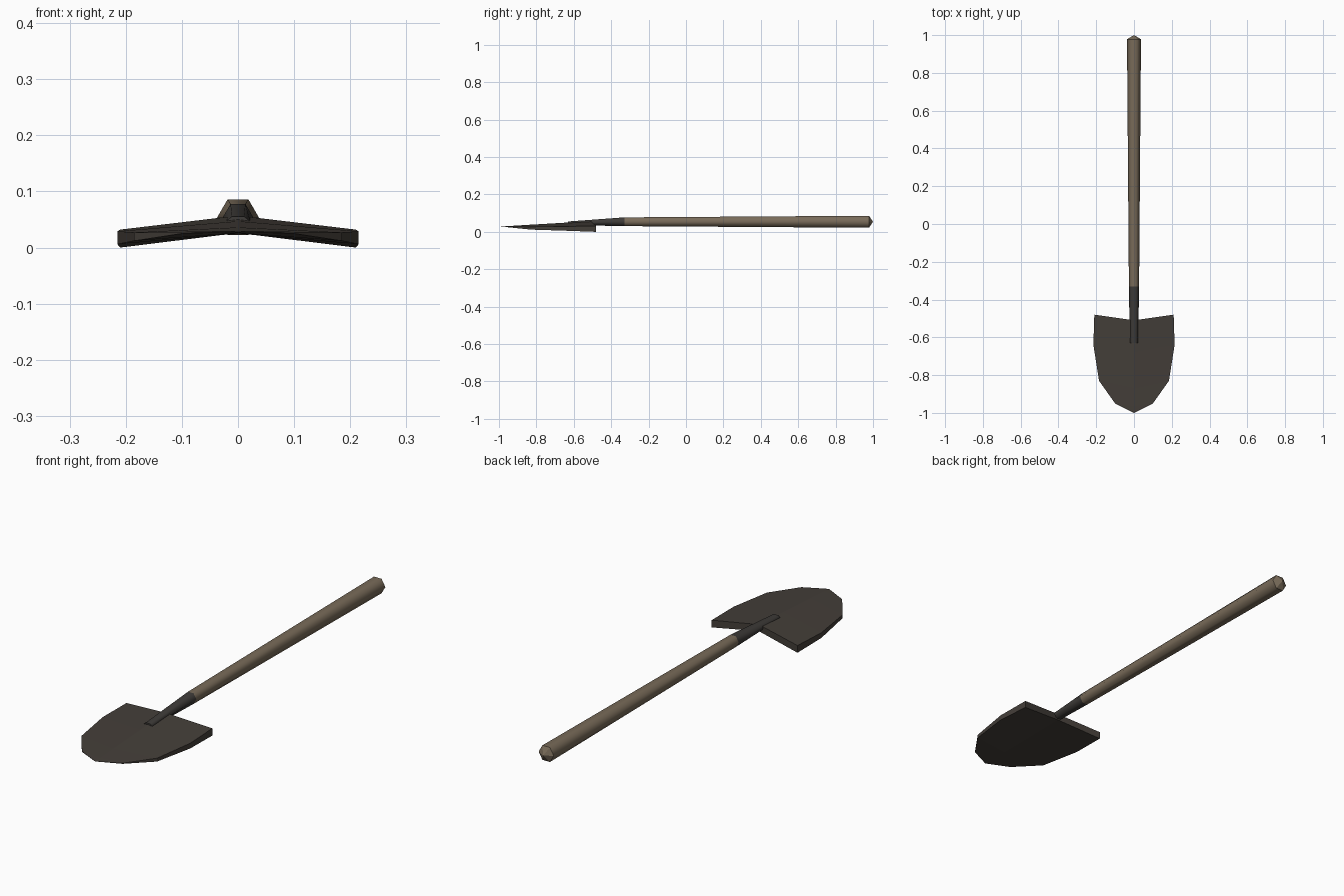
import bpy, bmesh
from math import cos, sin, pi

cube = bpy.data.objects.get("Cube")
if cube:
    bpy.data.objects.remove(cube)


def material(name, rgb):
    m = bpy.data.materials.new(name)
    m.use_nodes = True
    m.diffuse_color = (*rgb, 1)
    bsdf = m.node_tree.nodes["Principled BSDF"]
    bsdf.inputs["Base Color"].default_value = (*rgb, 1)
    bsdf.inputs["Roughness"].default_value = 0.8
    return m


wood = material("weathered wood", (0.19, 0.147, 0.10))
blade_steel = material("dark blade steel", (0.058, 0.049, 0.041))
socket_steel = material("dark socket steel", (0.048, 0.044, 0.04))


def finish(name, bm, mat):
    bmesh.ops.recalc_face_normals(bm, faces=bm.faces)
    mesh = bpy.data.meshes.new(name)
    bm.to_mesh(mesh)
    bm.free()
    mesh.materials.append(mat)
    obj = bpy.data.objects.new(name, mesh)
    bpy.context.collection.objects.link(obj)


def hex_rod(name, rings, mat, apex=None):
    """Six-sided rod along y; each ring is (y, centre z, x radius, z radius)."""
    bm = bmesh.new()
    loops = [[bm.verts.new((rx * cos(i * pi / 3), y, z + rz * sin(i * pi / 3)))
              for i in range(6)] for y, z, rx, rz in rings]
    for a, b in zip(loops, loops[1:]):
        for i in range(6):
            j = (i + 1) % 6
            bm.faces.new((a[i], a[j], b[j], b[i])).smooth = True
    bm.faces.new(loops[0])
    if apex:
        tip = bm.verts.new(apex)
        for i in range(6):
            bm.faces.new((loops[-1][i], loops[-1][(i + 1) % 6], tip))
    else:
        bm.faces.new(loops[-1])
    # keep the end rims crisp
    for e in bm.edges:
        if any(not f.smooth for f in e.link_faces):
            e.smooth = False
    finish(name, bm, mat)


# Wooden handle with a faceted butt, and the tapering socket
hex_rod("handle", [(-0.33, 0.054, 0.027, 0.027), (0.978, 0.054, 0.037, 0.037)],
        wood, apex=(0, 1, 0.054))
hex_rod("socket", [(-0.63, 0.046, 0.022, 0.011), (-0.33, 0.054, 0.027, 0.027)],
        socket_steel)

# Blade stations from point to shoulder:
# ridge y, ridge top, ridge bottom, edge x, edge y, edge top, edge bottom
stations = [
    (-0.965, 0.030, 0.026, 0.10, -0.95, 0.028, 0.025),
    (-0.87, 0.036, 0.025, 0.185, -0.83, 0.027, 0.012),
    (-0.68, 0.047, 0.026, 0.215, -0.64, 0.029, 0.006),
    (-0.51, 0.057, 0.028, 0.21, -0.48, 0.032, 0.0),
]
bm = bmesh.new()
point = bm.verts.new((0, -1, 0.028))
ridge = [(bm.verts.new((0, s[0], s[1])), bm.verts.new((0, s[0], s[2])))
         for s in stations]
for side in (-1, 1):
    edge = [(bm.verts.new((side * s[3], s[4], s[5])),
             bm.verts.new((side * s[3], s[4], s[6]))) for s in stations]
    for k in (0, 1):
        bm.faces.new((point, ridge[0][k], edge[0][k]))
        for i in range(len(stations) - 1):
            bm.faces.new((ridge[i][k], ridge[i + 1][k],
                          edge[i + 1][k], edge[i][k]))
    bm.faces.new((point, edge[0][0], edge[0][1]))
    for a, b in zip(edge, edge[1:]):
        bm.faces.new((a[0], b[0], b[1], a[1]))
    bm.faces.new((ridge[-1][0], ridge[-1][1], edge[-1][1], edge[-1][0]))
finish("blade", bm, blade_steel)
